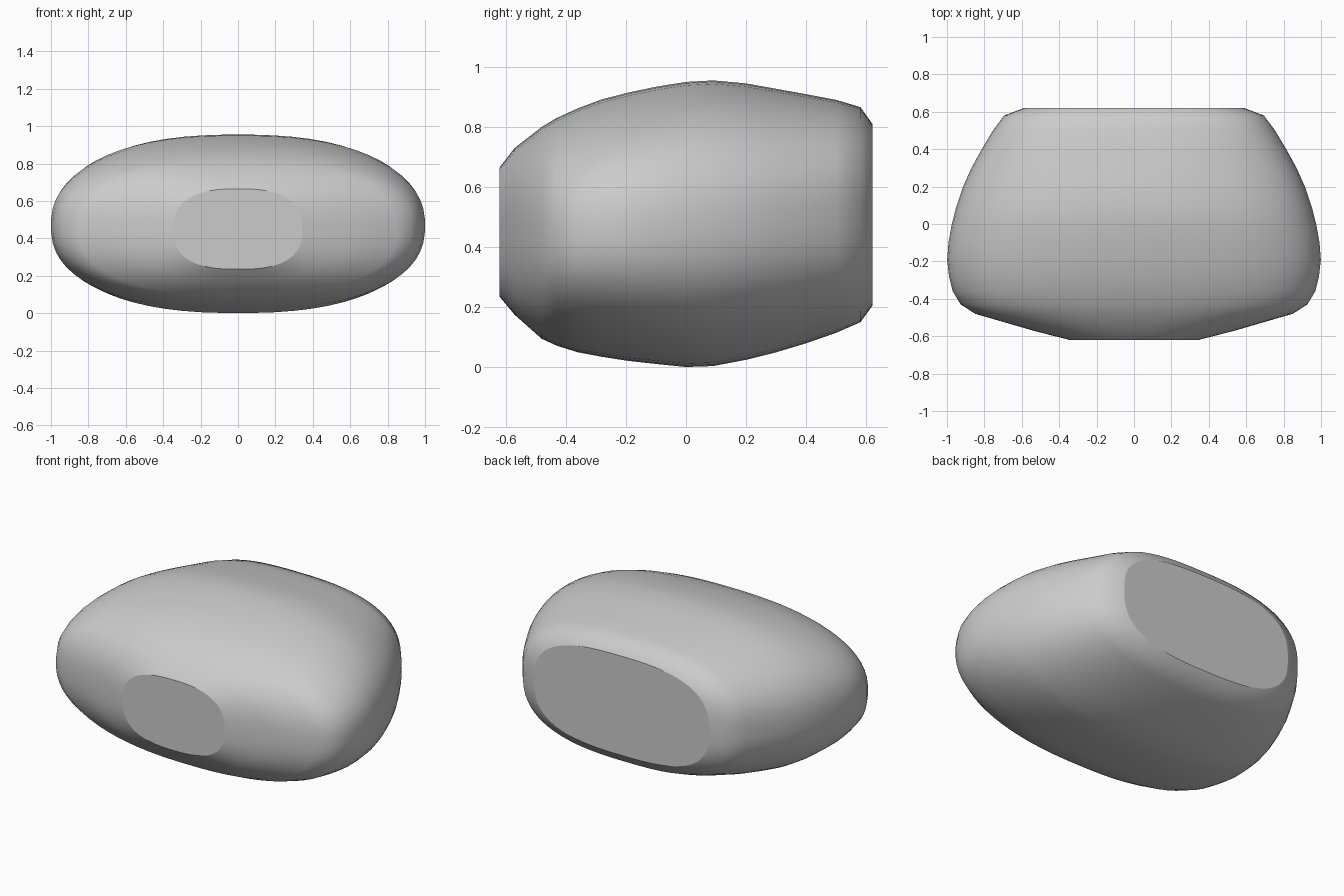
import bpy, bmesh
from math import cos, sin, pi

if "Cube" in bpy.data.objects:
    bpy.data.objects.remove(bpy.data.objects["Cube"])

# Body stations front to back: y, half width, bottom z, top z, squareness
STATIONS = [
    (-0.62, 0.345, 0.235, 0.665, 2.6), (-0.57, 0.54, 0.175, 0.73, 2.5),
    (-0.48, 0.85, 0.095, 0.80, 2.4), (-0.43, 0.928, 0.072, 0.83, 2.4),
    (-0.36, 0.97, 0.05, 0.862, 2.4), (-0.28, 0.99, 0.035, 0.892, 2.4),
    (-0.19, 1.0, 0.021, 0.915, 2.4), (-0.10, 0.993, 0.011, 0.934, 2.4),
    (0.0, 0.975, 0.001, 0.95, 2.4), (0.09, 0.952, 0.004, 0.955, 2.4),
    (0.20, 0.915, 0.025, 0.945, 2.4), (0.30, 0.87, 0.05, 0.927, 2.45),
    (0.40, 0.815, 0.08, 0.909, 2.5), (0.50, 0.755, 0.115, 0.89, 2.6),
    (0.58, 0.695, 0.15, 0.866, 2.7), (0.62, 0.59, 0.205, 0.81, 2.8),
]
SIDES = 64


def spow(v, p):
    return abs(v) ** p * (1 if v >= 0 else -1)


def ring(bm, y, w, lo, hi, n):
    """One rounded-rectangle (superellipse) cross-section."""
    c, h = (lo + hi) / 2, (hi - lo) / 2
    return [bm.verts.new((w * spow(cos(a), 2 / n), y, c + h * spow(sin(a), 2 / n)))
            for a in (2 * pi * (i + 0.5) / SIDES for i in range(SIDES))]


# Loft the rounded body through the stations
bm = bmesh.new()
rings = [ring(bm, *s) for s in STATIONS]
for a, b in zip(rings, rings[1:]):
    for i in range(SIDES):
        j = (i + 1) % SIDES
        bm.faces.new((a[i], a[j], b[j], b[i])).smooth = True

# Flat front and back ends with crisp rims
for r in (rings[0], rings[-1]):
    cap = bm.faces.new(r)
    cap.smooth = False
    for e in cap.edges:
        e.smooth = False
bmesh.ops.recalc_face_normals(bm, faces=bm.faces)

mesh = bpy.data.meshes.new("rounded_body")
bm.to_mesh(mesh)
bm.free()
body = bpy.data.objects.new("rounded_body", mesh)
bpy.context.collection.objects.link(body)
